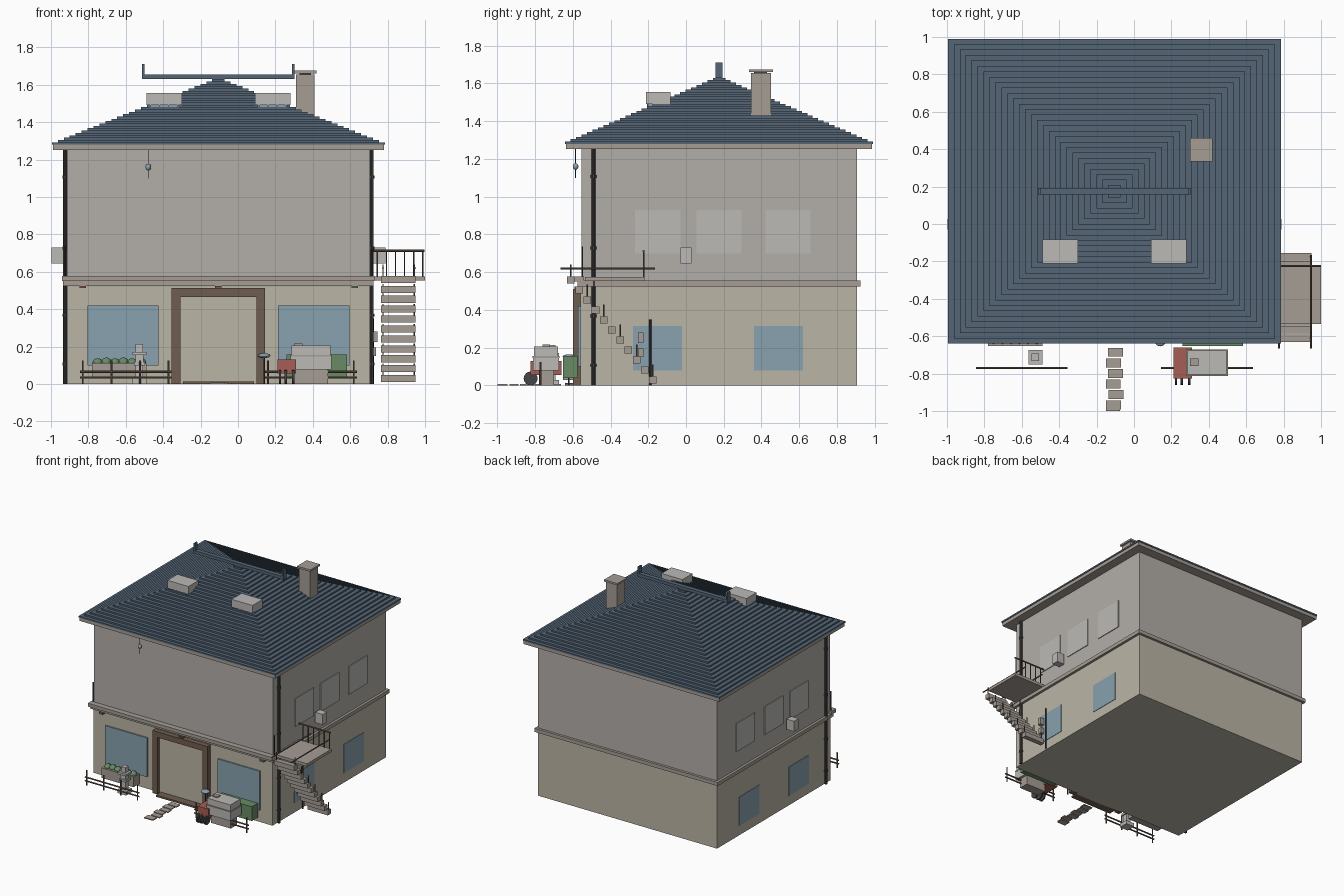
import bpy, math
from mathutils import Vector

if "Cube" in bpy.data.objects:
    bpy.data.objects.remove(bpy.data.objects["Cube"])

CX, CY = -0.105, 0.175   # centre of the house body


def material(name, r, g, b):
    m = bpy.data.materials.new(name)
    m.diffuse_color = (r, g, b, 1)
    m.use_nodes = True
    m.node_tree.nodes["Principled BSDF"].inputs["Base Color"].default_value = m.diffuse_color
    return m


PLASTER = material("plaster", 0.45, 0.43, 0.40)
BEIGE = material("beige", 0.50, 0.46, 0.38)
PANEL = material("pale_panel", 0.50, 0.49, 0.47)
TRIM = material("trim", 0.38, 0.34, 0.30)
WOOD = material("wood", 0.16, 0.11, 0.08)
DARK = material("dark_metal", 0.06, 0.06, 0.06)
SLATE = material("slate", 0.09, 0.13, 0.18)
GLASS = material("glass", 0.25, 0.36, 0.43)
GREEN = material("green", 0.14, 0.26, 0.13)
RED = material("red", 0.38, 0.11, 0.09)


def box(name, x0, x1, y0, y1, z0, z1, mat=None):
    v = [(x, y, z) for z in (z0, z1) for x, y in ((x0, y0), (x1, y0), (x1, y1), (x0, y1))]
    f = [(3, 2, 1, 0), (4, 5, 6, 7), (0, 1, 5, 4), (1, 2, 6, 5), (2, 3, 7, 6), (3, 0, 4, 7)]
    me = bpy.data.meshes.new(name)
    me.from_pydata(v, [], f)
    if mat:
        me.materials.append(mat)
    ob = bpy.data.objects.new(name, me)
    bpy.context.collection.objects.link(ob)
    return ob


def rod(name, a, b, r, mat=None, sides=10):
    a, b = Vector(a), Vector(b)
    bpy.ops.mesh.primitive_cylinder_add(vertices=sides, radius=r, depth=(b - a).length, location=(a + b) / 2)
    ob = bpy.context.object
    ob.rotation_euler = (b - a).to_track_quat('Z', 'Y').to_euler()
    ob.name = name
    ob.data.materials.append(mat)
    bpy.ops.object.shade_smooth_by_angle()
    return ob


def ball(name, loc, scale, mat):
    bpy.ops.mesh.primitive_uv_sphere_add(segments=12, ring_count=8, radius=1, location=loc)
    ob = bpy.context.object
    ob.name, ob.scale = name, scale
    ob.data.materials.append(mat)
    bpy.ops.object.shade_smooth_by_angle()
    return ob


def side_box(name, s, d0, d1, y0, y1, z0, z1, mat):
    # box at distance d0..d1 from the house centre line, on side s
    a, b = sorted((CX + s * d0, CX + s * d1))
    return box(name, a, b, y0, y1, z0, z1, mat)


# Body, floor band, front ledge
box("lower_storey", CX - .81, CX + .81, -.56, .905, 0, .52, BEIGE)
box("upper_storey", CX - .81, CX + .81, -.555, .905, .52, 1.26, PLASTER)
box("floor_band", CX - .83, CX + .83, -.575, .925, .525, .555, TRIM)
box("front_ledge", CX - .835, CX + .835, -.60, -.54, .55, .578, TRIM)

# Stepped hip roof on an eave slab
box("eave_slab", CX - .885, CX + .885, CY - .81, CY + .81, 1.252, 1.282, TRIM)
N = 28
for i in range(N):
    t = i / (N - 1)
    hx, hy = .89 + (.033 - .89) * t, .815 + (.033 - .815) * t
    z = 1.28 + .35 * i / N
    box("roof_course", CX - hx, CX + hx, CY - hy, CY + hy, z, z + .35 / N, SLATE)

# Ridge beam with upright ends
box("ridge_beam", CX - .405, CX + .405, CY - .018, CY + .018, 1.63, 1.655, SLATE)
for s in (-1, 1):
    side_box("ridge_end", s, .395, .408, CY - .018, CY + .018, 1.63, 1.712, SLATE)

# Chimney
box("chimney", .31, .41, .345, .45, 1.42, 1.655, TRIM)
box("chimney_cap", .30, .42, .335, .46, 1.66, 1.675, TRIM)
box("chimney_flue", .33, .39, .36, .43, 1.64, 1.67, DARK)

# Skylight dormers
for s in (-1, 1):
    side_box("dormer", s, .195, .385, -.212, -.082, 1.492, 1.556, PANEL)
    side_box("dormer_window", s, .21, .37, -.20, -.10, 1.45, 1.495, GLASS)
    for k in range(4):
        side_box("dormer_bar", s, .215 + k * .048, .222 + k * .048, -.206, -.198, 1.45, 1.495, SLATE)

# Things repeated on both sides
for s in (-1, 1):
    for y in (-.15, .105 + CY * .4, .54):
        side_box("upper_side_window", s, .80, .816, y - .12, y + .12, .70, .93, PANEL)
    for y in (-.15, .49):
        side_box("lower_side_window", s, .80, .814, y - .13, y + .13, .08, .315, GLASS)
    side_box("air_unit", s, .825, .893, -.03, .028, .645, .73, PANEL)
    side_box("air_unit_bracket", s, .80, .83, -.01, .01, .66, .68, DARK)
    # Downpipes and their collars
    x = CX + s * .82
    rod("downpipe", (x, -.49, 0), (x, -.49, 1.255), .011, DARK)
    for z in (.1, .36, .72, 1.1):
        rod("pipe_collar", (x, -.49, z), (x, -.49, z + .015), .015, DARK)
    rod("ledge_post", (x, -.55, .57), (x, -.55, .735), .005, DARK, 8)
    # Front windows
    side_box("front_window", s, .32, .70, -.572, -.555, .10, .42, GLASS)
    # Door frame jambs
    side_box("door_jamb", s, .203, .25, -.60, -.55, 0, .512, WOOD)

# Door
box("door_lintel", CX - .205, CX + .205, -.60, -.55, .466, .512, WOOD)
box("door_panel", CX - .205, CX + .205, -.575, -.55, 0, .468, BEIGE)
box("door_step", CX - .19, CX + .19, -.64, -.56, 0, .014, WOOD)
for x, m in ((-.83, RED), (CX, WOOD), (.625, GREEN)):
    box("ledge_light", x - .017, x + .017, -.59, -.56, .512, .525, m)

# Hanging bell under the eave
rod("bell_cord", (-.48, -.585, 1.10), (-.48, -.585, 1.255), .002, DARK, 6)
ball("bell", (-.48, -.585, 1.16), (.015, .015, .018), GLASS)

# Outside stair: treads, posts, landing, rails
for i in range(11):
    y, z = -.61 + i * .0435, .56 - i * .053
    box("stair_tread", .765, .95, y - .02, y + .02, z - .02, z + .018, TRIM)
    if i % 2 == 0:
        for x in (.775, .942):
            rod("stair_post", (x, y, z), (x, y, z + .08), .004, WOOD, 6)
rod("stair_handrail", (.946, -.665, .62), (.946, -.165, .62), .005, WOOD, 8)
rod("stair_inner_handrail", (.775, -.665, .62), (.775, -.165, .62), .005, WOOD, 8)
box("landing", .70, 1.0, -.535, -.22, .553, .576, TRIM)
rod("landing_rail", (.71, -.225, .712), (.998, -.225, .712), .006, WOOD, 8)
for k in range(6):
    x = .745 + k * .0485
    rod("landing_baluster", (x, -.225, .57), (x, -.225, .712), .004, WOOD, 6)

# Gas pipe and meters
rod("gas_pipe", (.72, -.19, 0), (.72, -.19, .35), .006, DARK, 8)
box("meter_upper", .70, .745, -.255, -.225, .225, .28, TRIM)
box("meter_lower", .70, .738, -.255, -.225, .15, .195, TRIM)

# Front fences
for x0 in (-.845, .145):
    for z in (.035, .065):
        rod("fence_rail", (x0, -.77, z), (x0 + .49, -.77, z), .006, WOOD, 8)
    for k in range(4):
        x = x0 + .015 + k * .153
        rod("fence_post", (x, -.77, 0), (x, -.77, .125), .005, WOOD, 8)

# Planter with shrubs, and the hedge
box("planter", -.78, -.49, -.652, -.575, .03, .112, TRIM)
for k in range(6):
    ball("shrub", (-.75 + k * .046, -.613, .115), (.028, .028, .022 + .005 * (k % 2)), GREEN)
box("hedge", .26, .582, -.652, -.575, .04, .157, GREEN)

# Stone lantern
for h, z0, z1 in ((.038, 0, .03), (.02, .03, .10), (.03, .10, .118), (.022, .118, .155),
                  (.038, .155, .172), (.02, .172, .215)):
    box("stone_lantern", -.527 - h, -.527 + h, -.712 - h, -.712 + h, z0, z1, PANEL)

# Cart with crate
box("cart_body", .21, .31, -.825, -.66, .055, .13, RED)
for x in (.225, .255, .295):
    rod("cart_wheel", (x - .006, -.823, .037), (x + .006, -.823, .037), .037, DARK, 16)
box("crate", .28, .50, -.81, -.672, .078, .15, PANEL)
box("crate_strap", .278, .502, -.812, -.670, .146, .156, TRIM)
box("crate_lid", .285, .495, -.805, -.677, .155, .207, PANEL)
box("crate_handle", .30, .345, -.76, -.72, .205, .216, TRIM)
box("crate_foot", .30, .48, -.78, -.70, 0, .08, TRIM)

# Garden lamp
rod("garden_lamp_pole", (.14, -.62, 0), (.14, -.62, .15), .004, DARK, 8)
ball("garden_lamp_shade", (.14, -.62, .152), (.034, .034, .013), GLASS)

# Stepping stones
for k, dx in enumerate((.005, -.004, .006, -.006, .01, -.005)):
    y = -.685 - k * .0565
    x = CX + dx
    box("stepping_stone", x - .04, x + .04, y - .0245, y + .0225 - .0, 0, .008, TRIM)
box("path_end", CX - .045, CX + .03, -1.0, -.955, 0, .008, TRIM)
